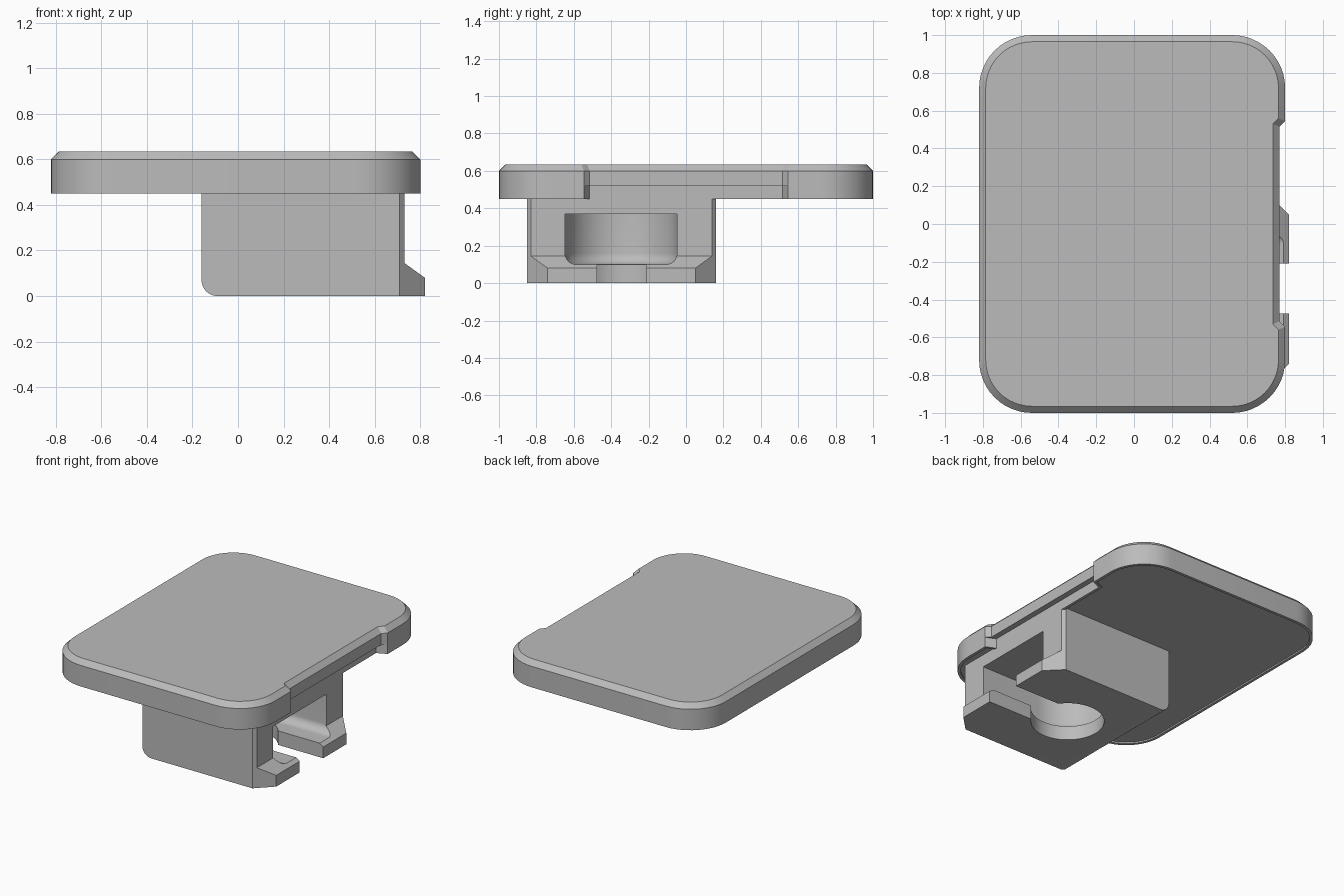
import bpy, bmesh
from math import sin, cos, pi, radians
from mathutils import Vector

cube = bpy.data.objects.get("Cube")
if cube:
    bpy.data.objects.remove(cube, do_unlink=True)

# Single grey material
grey = bpy.data.materials.new("light_grey")
grey.use_nodes = True
colour = (0.5, 0.5, 0.5, 1)
grey.diffuse_color = colour
bsdf = next(n for n in grey.node_tree.nodes if n.type == 'BSDF_PRINCIPLED')
bsdf.inputs["Base Color"].default_value = colour


def make_object(name, bm):
    bmesh.ops.recalc_face_normals(bm, faces=bm.faces)
    mesh = bpy.data.meshes.new(name)
    bm.to_mesh(mesh)
    bm.free()
    mesh.materials.append(grey)
    obj = bpy.data.objects.new(name, mesh)
    bpy.context.collection.objects.link(obj)
    return obj


def loft(name, rings):
    """Bridge equal-length rings of 3D points and cap both ends."""
    bm = bmesh.new()
    loops = [[bm.verts.new(p) for p in ring] for ring in rings]
    for low, high in zip(loops, loops[1:]):
        for i in range(len(low)):
            j = (i + 1) % len(low)
            bm.faces.new((low[i], low[j], high[j], high[i]))
    bm.faces.new(loops[0])
    bm.faces.new(loops[-1])
    bmesh.ops.remove_doubles(bm, verts=bm.verts, dist=1e-5)
    return make_object(name, bm)


def arc(cx, cy, r, start, end, steps):
    angles = [radians(start + (end - start) * i / steps) for i in range(steps + 1)]
    return [(cx + r * cos(a), cy + r * sin(a)) for a in angles]


def activate(obj):
    bpy.ops.object.select_all(action='DESELECT')
    obj.select_set(True)
    bpy.context.view_layer.objects.active = obj


# Plate: rounded rectangle with a shallow notch along its +x edge
LEFT, RIGHT, CORNER = -0.82, 0.80, 0.28


def plate_ring(z, inset=0, notch_x=0.77):
    r = CORNER - inset
    x0, x1, y1 = LEFT + CORNER, RIGHT - CORNER, 1 - CORNER
    edge, grow = RIGHT - inset, 0.4 * inset
    pts = arc(x1, y1, r, 0, 90, 12) + arc(x0, y1, r, 90, 180, 12)
    pts += arc(x0, -y1, r, 180, 270, 12) + arc(x1, -y1, r, 270, 360, 12)
    pts += [(edge, -0.545 - grow), (notch_x - inset, -0.515 - grow),
            (notch_x - inset, 0.515 + grow), (edge, 0.545 + grow)]
    return [(x, y, z) for x, y in pts]


plate = loft("plate", [
    plate_ring(0.46, 0.02, 0.73),       # shallow recess underneath
    plate_ring(0.45, 0.02, 0.73),
    plate_ring(0.45, 0, 0.73),          # undercut in the notch
    plate_ring(0.52, 0, 0.73),
    plate_ring(0.52),
    plate_ring(0.60),
    plate_ring(0.635, 0.035),           # chamfered top edge
])

# Mounting block: side profile with a rounded lower edge and a front lip
FRONT, BACK = -0.85, 0.16
profile = [(-0.16, 0.48)] + arc(-0.09, 0.07, 0.07, 180, 270, 10)
profile += [(0.82, 0), (0.82, 0.08), (0.73, 0.145), (0.73, 0.48)]
block = loft("mounting_block", [[(x, y, z) for x, z in profile] for y in (FRONT, BACK)])

# Slanted vertical corners at the lip
bm = bmesh.new()
bm.from_mesh(block.data)
for y, side in ((FRONT, -1), (BACK, 1)):
    geom = bm.verts[:] + bm.edges[:] + bm.faces[:]
    cut = bmesh.ops.bisect_plane(bm, geom=geom, plane_co=Vector((0.71, y, 0)),
                                 plane_no=Vector((1, side, 0)), clear_outer=True)
    rim = [e for e in bm.edges if e.is_boundary]
    bmesh.ops.holes_fill(bm, edges=rim, sides=0)
bmesh.ops.recalc_face_normals(bm, faces=bm.faces)
bm.to_mesh(block.data)
bm.free()

# Keyhole pocket: round-ended channel with a filleted floor
CX, CY, OPEN = 0.27, -0.347, 1.0


def channel_ring(r, z):
    pts = [(OPEN, CY + r)] + arc(CX, CY, r, 90, 270, 32) + [(OPEN, CY - r)]
    return [(x, y, z) for x, y in pts]


fillet = [channel_ring(0.24 + 0.06 * sin(a), 0.16 - 0.06 * cos(a))
          for a in (pi / 2 * i / 8 for i in range(9))]
pocket = loft("pocket_cutter", fillet + [channel_ring(0.3, 0.37)])
hole = loft("hole_cutter", [[(x, y, z) for x, y in arc(CX, CY, 0.237, 0, 354.375, 63)]
                            for z in (-0.1, 0.2)])
slot = loft("slot_cutter", [[(x, y, z) for x, y in
                             ((CX, -0.475), (OPEN, -0.475), (OPEN, -0.21), (CX, -0.21))]
                            for z in (-0.1, 0.2)])

activate(block)
for cutter in (pocket, hole, slot):
    cutter.hide_render = True
    mod = block.modifiers.new(cutter.name, 'BOOLEAN')
    mod.operation, mod.solver, mod.object = 'DIFFERENCE', 'EXACT', cutter
    bpy.ops.object.modifier_apply(modifier=mod.name)
    bpy.data.objects.remove(cutter, do_unlink=True)

for obj in (plate, block):
    activate(obj)
    bpy.ops.object.shade_smooth_by_angle(angle=radians(25))
